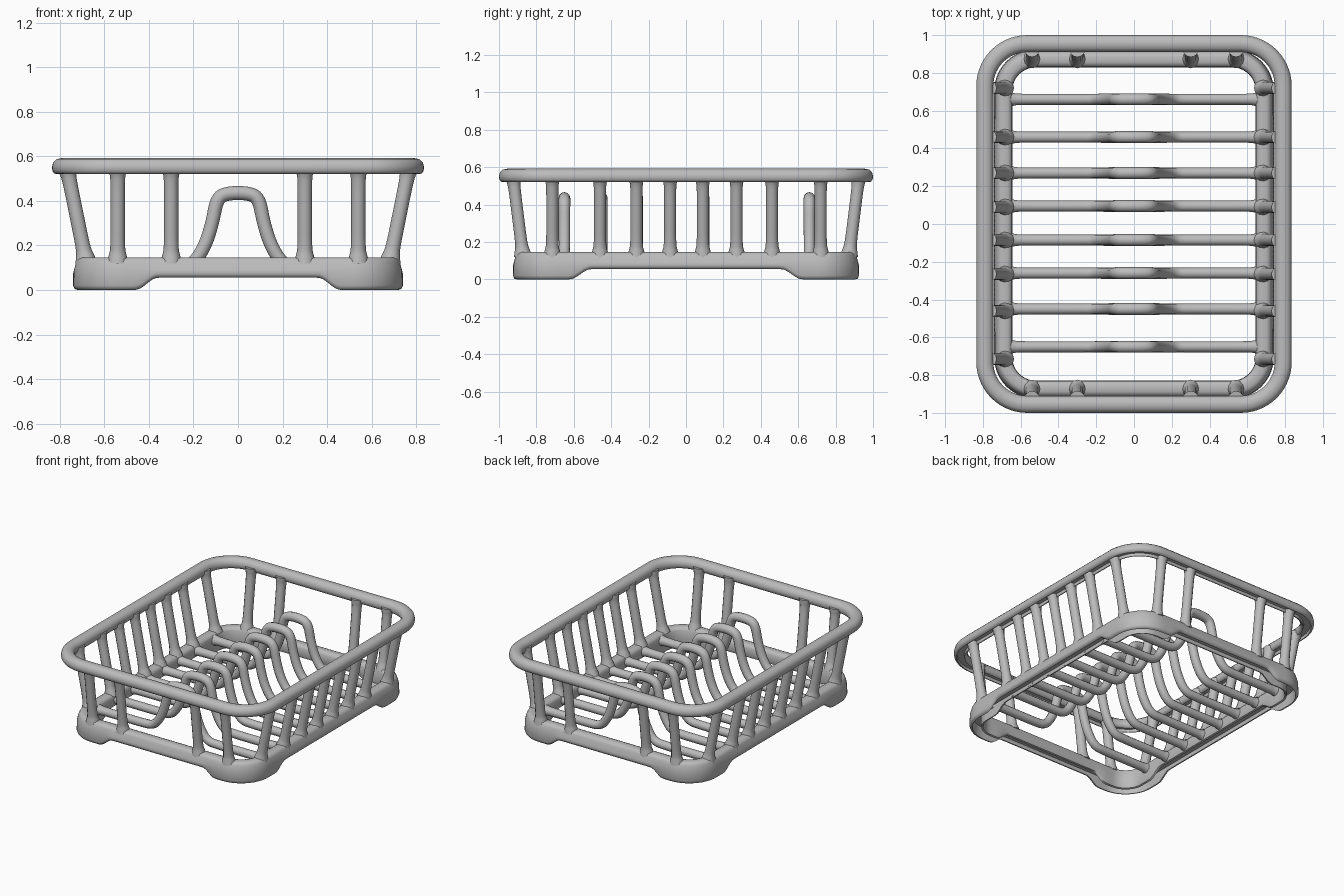
import bpy, bmesh, math

if "Cube" in bpy.data.objects:
    bpy.data.objects.remove(bpy.data.objects["Cube"], do_unlink=True)

grey = bpy.data.materials.new("light_grey_plastic")
GREY = (0.5, 0.5, 0.5, 1)
grey.diffuse_color = GREY
grey.use_nodes = True
grey.node_tree.nodes["Principled BSDF"].inputs["Base Color"].default_value = GREY


def smooth_step(v, a, b):
    t = min(max((v - a) / (b - a), 0), 1)
    return t * t * (3 - 2 * t)


def rounded_rect(hx, hy, r, steps, cuts):
    """Points with outward normals around a rounded rectangle."""
    pts = []
    for i, (sx, sy) in enumerate(((1, 1), (-1, 1), (-1, -1), (1, -1))):
        for k in range(steps + 1):
            a = math.pi / 2 * (i + k / steps)
            n = (math.cos(a), math.sin(a))
            pts.append((sx * (hx - r) + r * n[0], sy * (hy - r) + r * n[1], *n))
    out = []
    for p, q in zip(pts, pts[1:] + pts[:1]):
        n = cuts if math.dist(p[:2], q[:2]) > 0.4 else 1
        out += [tuple(a + (b - a) * k / n for a, b in zip(p, q)) for k in range(n)]
    return out


def sweep_ring(name, path, profile):
    """Sweep a closed profile(x, y) -> [(offset, z)] around a closed path."""
    bm = bmesh.new()
    rings = [[bm.verts.new((x + nx * d, y + ny * d, z)) for d, z in profile(x, y)]
             for x, y, nx, ny in path]
    for a, b in zip(rings, rings[1:] + rings[:1]):
        for i in range(len(a)):
            j = (i + 1) % len(a)
            bm.faces.new((a[i], b[i], b[j], a[j]))
    bmesh.ops.recalc_face_normals(bm, faces=bm.faces)
    me = bpy.data.meshes.new(name)
    bm.to_mesh(me)
    bm.free()
    obj = bpy.data.objects.new(name, me)
    bpy.context.collection.objects.link(obj)
    finish(obj)


def finish(obj):
    bpy.ops.object.select_all(action='DESELECT')
    obj.select_set(True)
    bpy.context.view_layer.objects.active = obj
    if obj.type == 'CURVE':
        bpy.ops.object.convert(target='MESH')
        obj = bpy.context.object
    obj.data.materials.clear()
    obj.data.materials.append(grey)
    bpy.ops.object.shade_smooth_by_angle(angle=math.radians(50))


def tube(name, points, radius):
    """Round rod through (x, y, z, thickness factor) control points."""
    cu = bpy.data.curves.new(name, 'CURVE')
    cu.dimensions = '3D'
    cu.bevel_depth = radius
    cu.bevel_resolution = 4
    cu.use_fill_caps = True
    cu.resolution_u = 5
    sp = cu.splines.new('NURBS')
    sp.points.add(len(points) - 1)
    for p, (x, y, z, f) in zip(sp.points, points):
        p.co = (x, y, z, 1)
        p.radius = f
    sp.order_u = 3
    sp.use_endpoint_u = True
    obj = bpy.data.objects.new(name, cu)
    bpy.context.collection.objects.link(obj)
    finish(obj)


# Top rim: rounded band with a shallow channel underneath
RIM = [(-.02, .52), (-.01, .523), (-.002, .535), (0, .552), (-.005, .572), (-.02, .587),
       (-.045, .592), (-.07, .587), (-.085, .572), (-.09, .552), (-.088, .535),
       (-.08, .523), (-.07, .52), (-.067, .54), (-.023, .54)]
sweep_ring("top_rim", rounded_rect(.835, 1.0, .27, 14, 4), lambda x, y: RIM)


# Base frame: its underside drops to the ground at the four corner feet
def base_profile(x, y):
    foot = smooth_step(abs(x), .36, .46) * smooth_step(abs(y), .51, .62)
    zb = .055 * (1 - foot)
    return [(-.02, zb), (-.007, zb + .004), (0, zb + .02), (-.004, .09), (-.014, .125),
            (-.022, .139), (-.037, .146), (-.07, .146), (-.085, .14), (-.094, .125),
            (-.096, zb + .02), (-.09, zb + .004), (-.078, zb), (-.075, .08), (-.024, .08)]


sweep_ring("base_frame", rounded_rect(.74, .925, .22, 14, 54), base_profile)


def post(name, bottom, top):
    """Leaning upright that flares slightly where it joins the frames."""
    def at(t, f):
        return tuple(a + (b - a) * t for a, b in zip(bottom, top)) + (f,)
    tube(name, [at(0, 1.5), at(.06, 1.3), at(.14, 1), at(.5, 1), at(.88, 1),
                at(.95, 1.2), at(1, 1.3)], .032)


# Front and back posts
for side, s in (("front", -1), ("back", 1)):
    for i, x in enumerate((-.54, -.3, .3, .54)):
        post(f"{side}_post_{i + 1}", (x, s * .872, .125), (x, s * .925, .55))

# Left and right posts
for side, s in (("right", -1), ("left", 1)):
    for i, y in enumerate((-.715, -.46, -.265, -.085, .09, .27, .46, .72)):
        post(f"{side}_post_{i + 1}", (s * .682, y, .125), (s * .768, y, .55))

# Floor bars, each rising into a plate-holding hump in the middle
HALF = [(.05, .435, 1.08), (.095, .41, 1.08), (.115, .30, 1.05), (.15, .19, 1.05),
        (.21, .105, 1), (.30, .1, 1), (.45, .1, 1), (.60, .1, 1), (.635, .1, 1.1),
        (.665, .1, 1.4)]
for i, y in enumerate((-.65, -.45, -.26, -.085, .095, .27, .46, .66)):
    left = [(x, y, z, f) for x, z, f in HALF]
    right = [(-x, y, z, f) for x, y, z, f in reversed(left)]
    tube(f"plate_bar_{i + 1}", right + left, .029)
